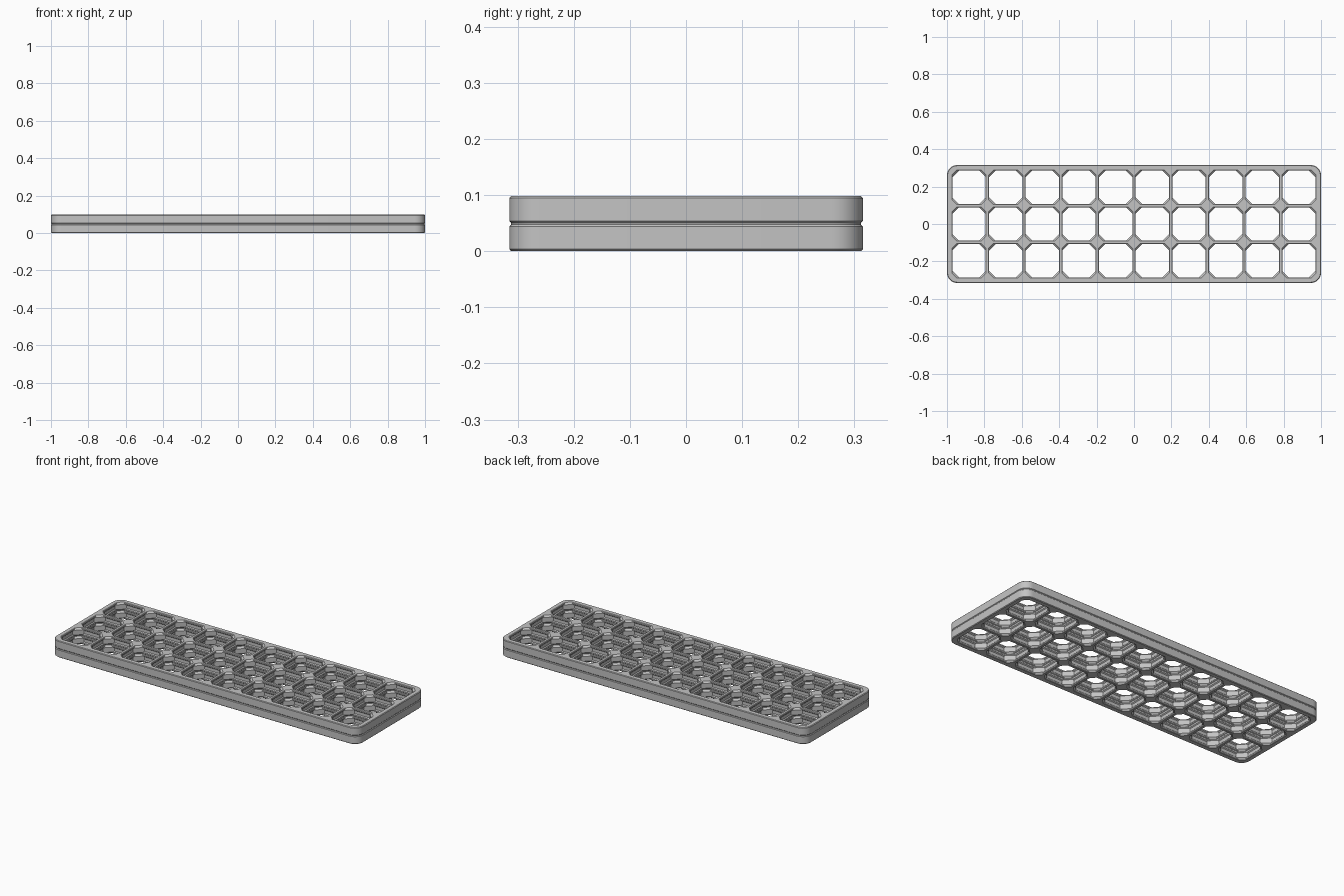
import bpy, bmesh, math

cube = bpy.data.objects.get("Cube")
if cube:
    bpy.data.objects.remove(cube, do_unlink=True)

COLS, ROWS, PITCH = 10, 3, 0.196
U = 0.007                      # one fine unit of the cell profile
HX, HY, RADIUS = 1.0, 0.315, 0.055
THICK, GAP, BEVEL = 0.0476, 0.0028, 0.0035

grey = bpy.data.materials.new("plain_grey")
grey.use_nodes = True
grey.diffuse_color = (0.55, 0.55, 0.55, 1)
grey.node_tree.nodes["Principled BSDF"].inputs["Base Color"].default_value = (0.55, 0.55, 0.55, 1)


def loft(bm, rings):
    """Skin a stack of equal-length rings and cap both ends."""
    loops = [[bm.verts.new(p) for p in ring] for ring in rings]
    n = len(loops[0])
    for a, b in zip(loops, loops[1:]):
        for i in range(n):
            j = (i + 1) % n
            bm.faces.new((a[i], a[j], b[j], b[i]))
    bm.faces.new(loops[0][::-1])
    bm.faces.new(loops[-1])


def rounded_ring(inset, z, steps=8):
    r = RADIUS - inset
    ring = []
    for k, (sx, sy) in enumerate([(1, 1), (-1, 1), (-1, -1), (1, -1)]):
        for s in range(steps + 1):
            a = math.radians(90 * (k + s / steps))
            ring.append((sx * (HX - RADIUS) + r * math.cos(a),
                         sy * (HY - RADIUS) + r * math.sin(a), z))
    return ring


def octagon_ring(cx, cy, w, s, z):
    """Square of half-width w with corners cut where |x| + |y| = s."""
    t = s - w
    pts = [(w, -t), (w, t), (t, w), (-t, w), (-w, t), (-w, -t), (-t, -w), (t, -w)]
    return [(cx + x * U, cy + y * U, z) for x, y in pts]


def make_object(name, bm):
    mesh = bpy.data.meshes.new(name)
    bm.to_mesh(mesh)
    bm.free()
    mesh.materials.append(grey)
    obj = bpy.data.objects.new(name, mesh)
    bpy.context.collection.objects.link(obj)
    return obj


def perforated_slab(name, outline, profile):
    """Rounded slab with a profiled opening cut in every cell."""
    bm = bmesh.new()
    loft(bm, [rounded_ring(inset, z) for inset, z in outline])
    slab = make_object(name, bm)
    bm = bmesh.new()
    for i in range(COLS):
        for j in range(ROWS):
            cx, cy = (i - (COLS - 1) / 2) * PITCH, (j - (ROWS - 1) / 2) * PITCH
            loft(bm, [octagon_ring(cx, cy, w, s, z) for z, w, s in profile])
    cutter = make_object(name + "_cutter", bm)
    mod = slab.modifiers.new("openings", 'BOOLEAN')
    mod.operation, mod.solver, mod.object = 'DIFFERENCE', 'EXACT', cutter
    bpy.context.view_layer.objects.active = slab
    bpy.ops.object.select_all(action='DESELECT')
    slab.select_set(True)
    bpy.ops.object.modifier_apply(modifier=mod.name)
    bpy.data.objects.remove(cutter, do_unlink=True)
    bpy.ops.object.shade_smooth_by_angle(angle=math.radians(25))
    return slab


# Half of the cell profile: depth, half-width, corner cut (fine units)
half = [(0, 13.1, 22.5), (0.4, 12.7, 21.9), (1.4, 12.7, 20.5), (2.1, 13.4, 20.5)]


def cell_profile(z0):
    top = THICK / U
    levels = half + [(top - d, w, s) for d, w, s in reversed(half)]
    rows = [(z0 + d * U, w, s) for d, w, s in levels]
    # overshoot so the cutter passes cleanly through both faces
    return [(z0 - 0.01,) + half[0][1:]] + rows + [(z0 + THICK + 0.01,) + half[0][1:]]


# Two identical boards stacked on each other
for name, z0 in (("lower_board", 0), ("upper_board", THICK + GAP)):
    perforated_slab(name,
                    [(BEVEL, z0), (0, z0 + BEVEL), (0, z0 + THICK - BEVEL), (BEVEL, z0 + THICK)],
                    cell_profile(z0))

# Thin recessed layer between the boards
perforated_slab("spacer_layer",
                [(BEVEL, THICK), (BEVEL, THICK + GAP)],
                [(THICK - 0.01,) + half[0][1:], (THICK + GAP + 0.01,) + half[0][1:]])
